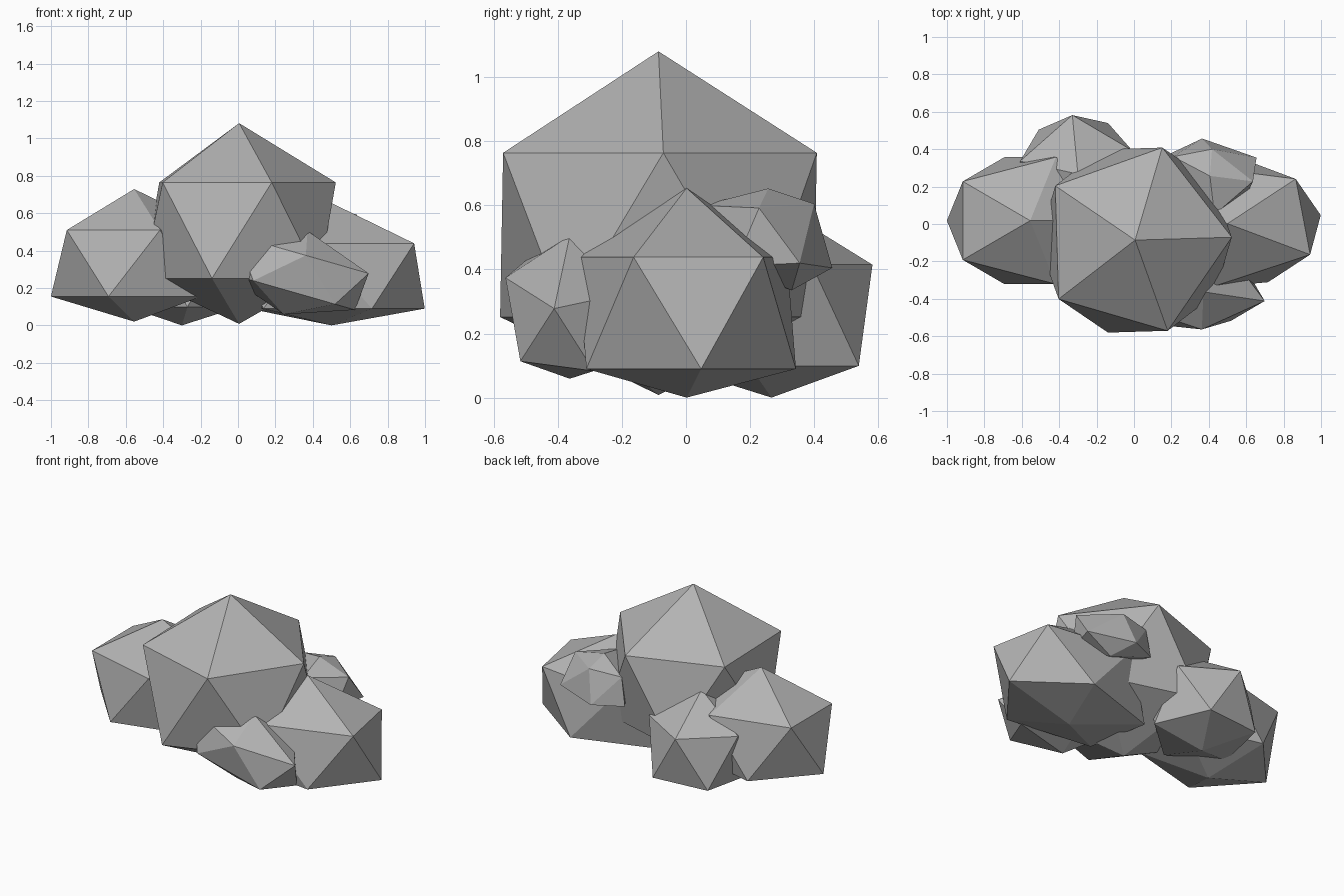
import bpy, bmesh
from math import radians
from mathutils import Matrix, Vector

if "Cube" in bpy.data.objects:
    bpy.data.objects.remove(bpy.data.objects["Cube"])

stone = bpy.data.materials.new("stone_grey")
stone.diffuse_color = (0.45, 0.45, 0.45, 1.0)
stone.use_nodes = True
stone.node_tree.nodes["Principled BSDF"].inputs["Base Color"].default_value = stone.diffuse_color


def finish(name, bm):
    """Turn a bmesh into a flat-shaded stone object."""
    me = bpy.data.meshes.new(name)
    bm.to_mesh(me)
    bm.free()
    me.materials.append(stone)
    ob = bpy.data.objects.new(name, me)
    bpy.context.collection.objects.link(ob)
    return ob


def rock(name, centre, size, spin=0.0, tilt=0.0, foot=None):
    """Icosahedron boulder: spun about z, stretched, tilted about y, foot flattened."""
    bm = bmesh.new()
    bmesh.ops.create_icosphere(bm, subdivisions=1, radius=1.0)
    m = (Matrix.Rotation(radians(tilt), 3, 'Y') @ Matrix.Diagonal(size)
         @ Matrix.Rotation(radians(spin), 3, 'Z'))
    for v in bm.verts:
        v.co = m @ v.co + Vector(centre)
    if foot is not None:
        min(bm.verts, key=lambda v: v.co.z).co.z = foot
    return finish(name, bm)


# Large boulders, each resting on a flattened foot
rock("main_boulder", (0.006, -0.086, 0.508), (0.578, 0.576, 0.573), 1.7, foot=0.008)
rock("left_boulder", (-0.555, 0.018, 0.332), (0.498, 0.399, 0.397), foot=0.02)
rock("right_boulder", (0.50, 0.002, 0.264), (0.562, 0.388, 0.39), 43.5, foot=0.0)
rock("back_boulder", (-0.30, 0.267, 0.257), (0.354, 0.354, 0.353), 23.4, foot=0.0)

# Long stone in front, tipped down to the right
rock("front_stone", (0.308, -0.363, 0.282), (0.434, 0.225, 0.232), -14, tilt=16)

# Small irregular stone wedged in at the back right
bm = bmesh.new()
for p in [(0.406, 0.257, 0.653), (0.636, 0.228, 0.592), (0.417, 0.40, 0.605),
          (0.21, 0.36, 0.59), (0.43, 0.05, 0.60), (0.655, 0.355, 0.42),
          (0.364, 0.457, 0.405), (0.18, 0.37, 0.41), (0.60, 0.15, 0.41),
          (0.35, 0.10, 0.41), (0.46, 0.33, 0.335)]:
    bm.verts.new(p)
bmesh.ops.convex_hull(bm, input=bm.verts[:])
finish("wedged_stone", bm)
